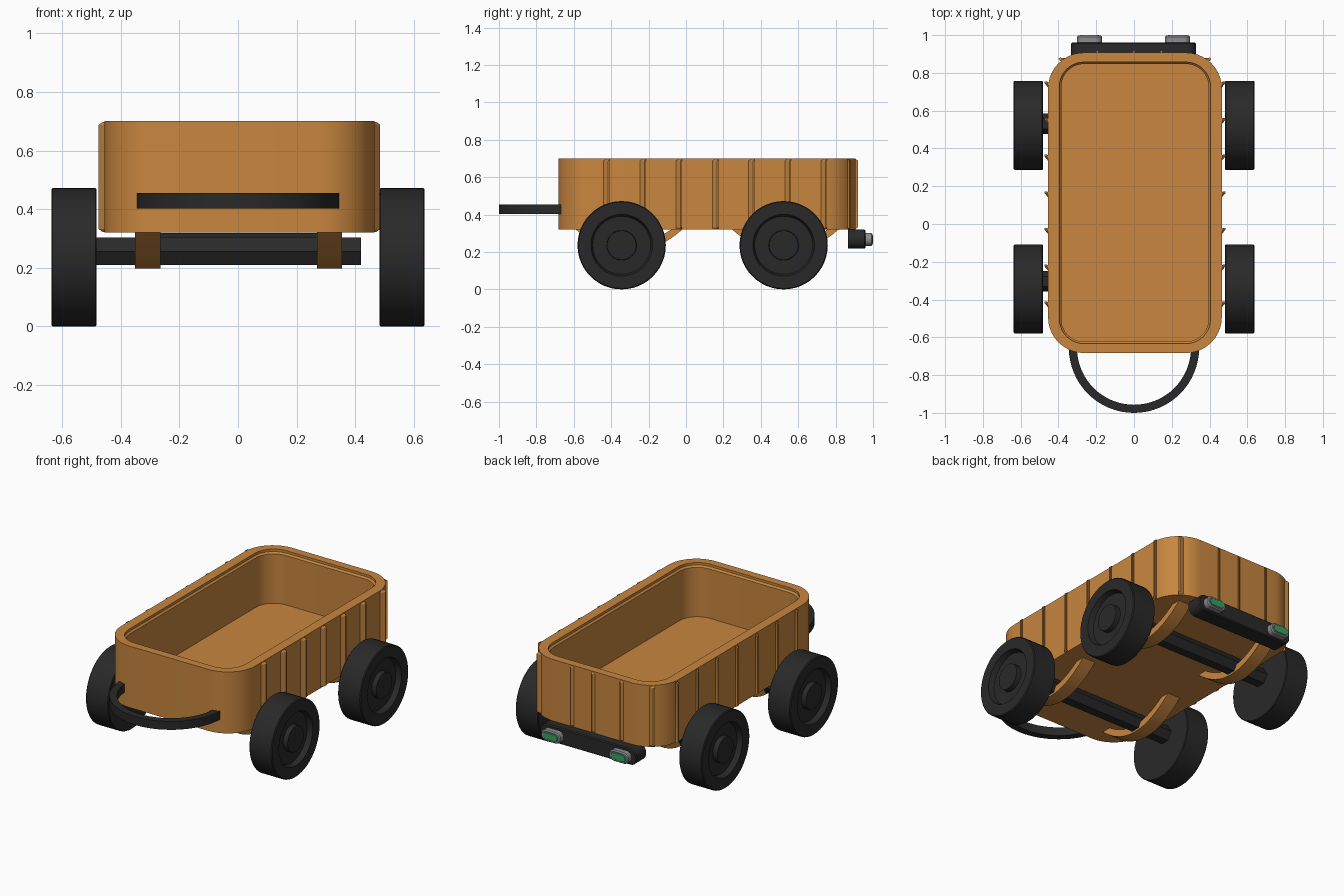
import bpy, bmesh, math
from mathutils import Vector

if "Cube" in bpy.data.objects:
    bpy.data.objects.remove(bpy.data.objects["Cube"])

def material(name, rgb):
    m = bpy.data.materials.new(name)
    m.diffuse_color = (*rgb, 1)
    m.use_nodes = True
    m.node_tree.nodes["Principled BSDF"].inputs["Base Color"].default_value = m.diffuse_color
    return m

WOOD = material("wood", (0.58, 0.24, 0.05))
DARK = material("dark_rubber", (0.022, 0.022, 0.022))
METAL = material("light_metal", (0.27, 0.27, 0.27))
GREEN = material("light_green", (0.035, 0.35, 0.12))

def loft(name, rings, mat, angle=30):
    """Skin consecutive rings of points and cap both ends."""
    bm = bmesh.new()
    vr = [[bm.verts.new(p) for p in ring] for ring in rings]
    n = len(vr[0])
    for a, b in zip(vr, vr[1:]):
        for i in range(n):
            j = (i + 1) % n
            bm.faces.new((a[i], a[j], b[j], b[i]))
    bm.faces.new(vr[0])
    bm.faces.new(vr[-1])
    bmesh.ops.recalc_face_normals(bm, faces=bm.faces)
    me = bpy.data.meshes.new(name)
    bm.to_mesh(me)
    bm.free()
    me.materials.append(mat)
    ob = bpy.data.objects.new(name, me)
    bpy.context.collection.objects.link(ob)
    bpy.ops.object.select_all(action='DESELECT')
    ob.select_set(True)
    bpy.context.view_layer.objects.active = ob
    bpy.ops.object.shade_smooth_by_angle(angle=math.radians(angle))
    return ob

def rounded(cx, cy, hx, hy, r, n=8):
    """Rounded rectangle outline."""
    pts = []
    for k, (sx, sy) in enumerate([(1, 1), (-1, 1), (-1, -1), (1, -1)]):
        for i in range(n + 1):
            a = math.pi / 2 * (k + i / n)
            pts.append((cx + sx * (hx - r) + r * math.cos(a),
                        cy + sy * (hy - r) + r * math.sin(a)))
    return pts

def circle_x(x, y, z, r, n=48):
    return [(x, y + r * math.cos(2 * math.pi * i / n), z + r * math.sin(2 * math.pi * i / n))
            for i in range(n)]

# Open tub with thick wall and small inner lip
CX, CY = 0.005, 0.112
tub = [(0.46, 0.795, 0.19, 0.32), (0.46, 0.795, 0.19, 0.70),
       (0.40, 0.745, 0.13, 0.70), (0.40, 0.745, 0.13, 0.685),
       (0.39, 0.735, 0.12, 0.675), (0.39, 0.735, 0.12, 0.37)]
loft("tub", [[(x, y, z) for x, y in rounded(CX, CY, hx, hy, r, 10)]
             for hx, hy, r, z in tub], WOOD)

# Overlapping plank edges on the sides, rear corners and back
def slat(name, x, y, out, along, size=1.0):
    out, along = Vector(out).normalized(), Vector(along).normalized()
    section = [(-0.030, -0.012), (0.008, 0.020), (0.016, 0.020), (0.004, -0.012)]
    def ring(z, cut):
        return [Vector((x, y, z)) + along * t * size + out * min(n * size, 0.02 * size - cut)
                for t, n in section]
    loft("plank_edge_" + name,
         [ring(0.322, 0.014), ring(0.332, 0), ring(0.688, 0), ring(0.698, 0.014)], WOOD)

for side, label in ((1, "right"), (-1, "left")):
    for i in range(7):
        slat(f"{label}_{i}", CX + side * 0.46, -0.425 + 0.194 * i, (side, 0, 0), (0, 1, 0))
    slat(f"{label}_corner", CX + side * 0.375, 0.866, (side * 0.55, 0.83, 0),
         (side * 0.83, -0.55, 0), 1.2)
for i, x in enumerate((-0.2, -0.005, 0.14)):
    slat(f"back_{i}", x, 0.905, (0, 1, 0), (1, 0, 0), 0.7)

# Wheels with a recessed outer face and a raised hub
R = 0.236
wheel = [(0.482, R - 0.004), (0.486, R), (0.632, R), (0.637, R - 0.005), (0.637, 0.165),
         (0.605, 0.155), (0.605, 0.08), (0.635, 0.078)]
for side, label in ((1, "right"), (-1, "left")):
    for y, end in ((-0.344, "front"), (0.522, "rear")):
        loft(f"{end}_{label}_wheel", [circle_x(side * x, y, R, r) for x, r in wheel], DARK)

# Axles and the curved leaf springs below the tub
for y, end in ((-0.304, "front"), (0.531, "rear")):
    loft(f"{end}_axle", [circle_x(x, y, 0.256, 0.054, 6) for x in (-0.49, 0.42)], DARK)
    for side, label in ((1, "right"), (-1, "left")):
        rings = []
        for i in range(17):
            t = -1 + i / 8
            z = 0.197 + 0.123 * t * t
            top = min(z + 0.042, 0.33)
            x = 0.002 + side * 0.31
            rings.append([(x - 0.043, y + 0.285 * t, z), (x + 0.043, y + 0.285 * t, z),
                          (x + 0.043, y + 0.275 * t, top), (x - 0.043, y + 0.275 * t, top)])
        loft(f"{end}_{label}_spring", rings, WOOD)

# Front hoop handle
rings = []
for i in range(33):
    a = math.pi * (1 + i / 32)
    c, s = math.cos(a), math.sin(a)
    rings.append([(r * c, -0.655 + r * s, z)
                  for r, z in ((0.302, 0.403), (0.345, 0.403), (0.345, 0.455), (0.302, 0.455))])
loft("front_handle", rings, DARK)

# Rear bumper with two capsule lights
def plate(name, cx, cz, hx, hz, r, y0, y1, mat, edge=0.006):
    steps = [(y0, 0), (y1 - edge, 0), (y1, edge)]
    loft(name, [[(x, y, z) for x, z in rounded(cx, cz, hx - d, hz - d, r - d)]
                for y, d in steps], mat)

plate("rear_bumper", -0.003, 0.269, 0.33, 0.05, 0.045, 0.866, 0.961, DARK)
for x, label in ((-0.235, "left"), (0.23, "right")):
    plate(f"{label}_light_housing", x, 0.267, 0.066, 0.034, 0.033, 0.94, 0.997, METAL)
    plate(f"{label}_light_lens", x, 0.267, 0.05, 0.022, 0.021, 0.98, 1.0, GREEN, 0.002)
